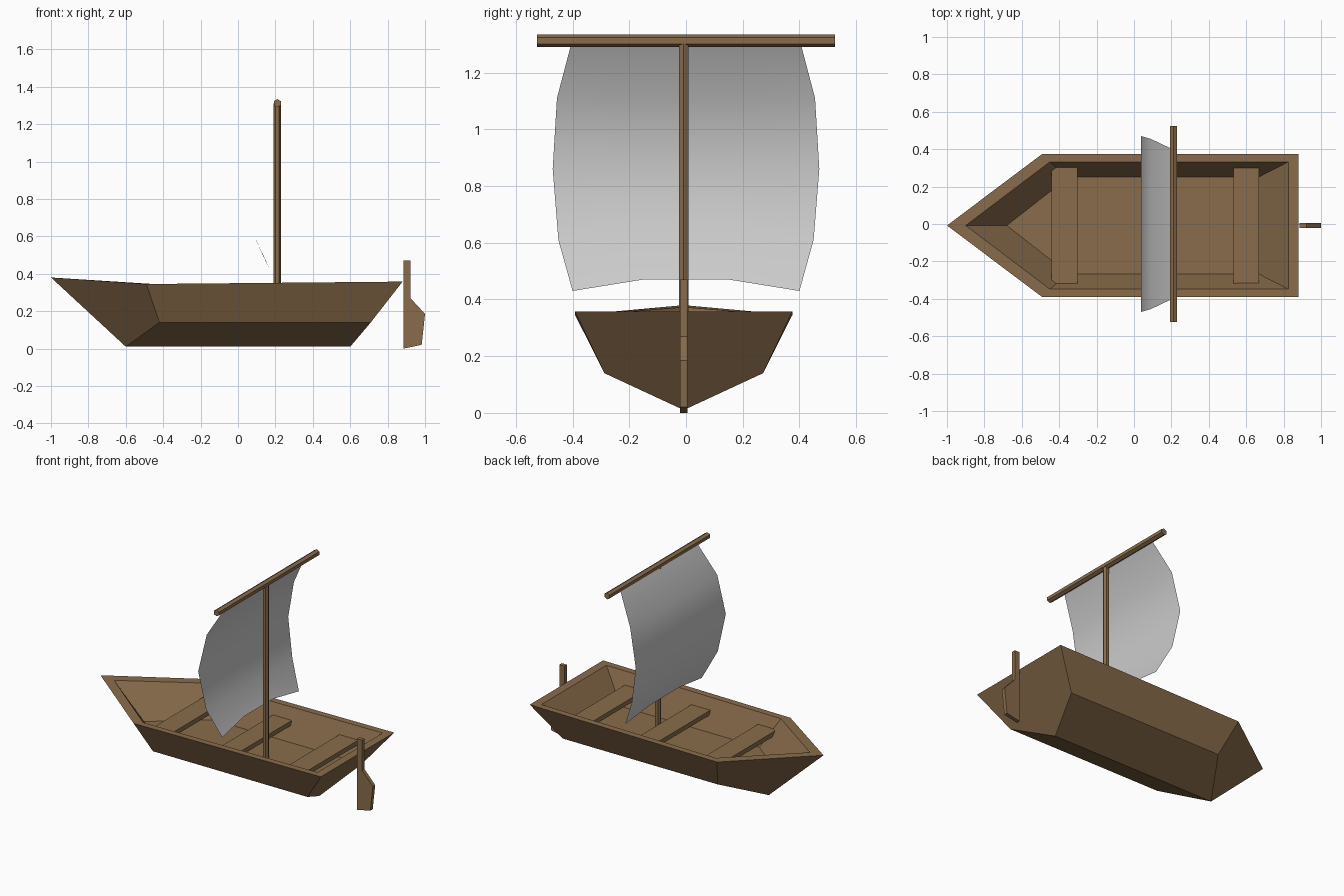
import bpy, bmesh, math
from mathutils import Vector

if "Cube" in bpy.data.objects:
    bpy.data.objects.remove(bpy.data.objects["Cube"])

CY = -0.008  # hull centreline


def material(name, color):
    m = bpy.data.materials.new(name)
    m.diffuse_color = color
    m.use_nodes = True
    m.node_tree.nodes["Principled BSDF"].inputs["Base Color"].default_value = m.diffuse_color
    return m


wood = material("wood", (0.25, 0.15, 0.07, 1))


def mesh_object(name, verts, faces, mat=None):
    bm = bmesh.new()
    vs = [bm.verts.new(v) for v in verts]
    for f in faces:
        bm.faces.new([vs[i] for i in f])
    bmesh.ops.recalc_face_normals(bm, faces=bm.faces)
    me = bpy.data.meshes.new(name)
    bm.to_mesh(me)
    bm.free()
    ob = bpy.data.objects.new(name, me)
    bpy.context.collection.objects.link(ob)
    if mat:
        me.materials.append(mat)
    return ob


def box(name, x0, x1, y0, y1, z0, z1):
    bpy.ops.mesh.primitive_cube_add(size=1, location=((x0 + x1) / 2, (y0 + y1) / 2, (z0 + z1) / 2))
    ob = bpy.context.object
    ob.name = name
    ob.scale = (x1 - x0, y1 - y0, z1 - z0)
    ob.data.materials.append(wood)


def pole(name, radius, length, loc, rot):
    bpy.ops.mesh.primitive_cylinder_add(vertices=6, radius=radius, depth=length, location=loc, rotation=rot)
    ob = bpy.context.object
    ob.name = name
    ob.data.materials.append(wood)


# Hull: rings run bow, right front, right stern, left stern, left front
def ring(bow, front, stern):
    mirror = lambda p: (p[0], CY - p[1], p[2])
    plus = lambda p: (p[0], CY + p[1], p[2])
    return [(bow[0], CY, bow[1]), mirror(front), mirror(stern), plus(stern), plus(front)]


verts = ring((-1, 0.38), (-0.49, 0.383, 0.345), (0.88, 0.383, 0.358))
verts += ring((-0.9, 0.373), (-0.45, 0.34, 0.345), (0.825, 0.34, 0.357))
verts += ring((-0.68, 0.16), (-0.35, 0.258, 0.16), (0.665, 0.258, 0.16))
verts += ring((-0.6, 0.01), (-0.42, 0.28, 0.14), (0.71, 0.28, 0.14))
verts.append((0.6, CY, 0.01))
faces = [(10, 11, 12, 13, 14), (2, 17, 20, 18, 3)]  # floor, transom
for k in (0, 5):  # rim and inner walls
    for i in range(5):
        j = (i + 1) % 5
        faces.append((k + i, k + j, k + 5 + j, k + 5 + i))
for f, s in ((1, 2), (4, 3)):  # bow, side and bottom planks
    faces += [(0, f, 15 + f, 15), (f, s, 15 + s, 15 + f), (15 + f, 15 + s, 20, 15)]
mesh_object("hull", verts, faces, wood)

# Seats
for name, x in (("front_seat", -0.372), ("middle_seat", 0.114), ("rear_seat", 0.6)):
    box(name, x - 0.069, x + 0.069, CY - 0.313, CY + 0.313, 0.25, 0.28)

# Mast and yard
pole("mast", 0.0195, 1.15, (0.21, CY, 0.735), (0, 0, math.pi / 2))
pole("yard", 0.0215, 1.05, (0.21, 0, 1.312), (math.pi / 2, 0, 0))

# Rudder
prof = [(0.885, 0.47), (0.922, 0.47), (0.922, 0.27), (1.0, 0.185), (0.982, 0.02), (0.885, 0.0)]
n = len(prof)
rv = [(x, CY + s * 0.0125, z) for s in (-1, 1) for x, z in prof]
rf = [tuple(range(n)), tuple(range(n, 2 * n))]
rf += [(i, (i + 1) % n, n + (i + 1) % n, n + i) for i in range(n)]
mesh_object("rudder", rv, rf, wood)

# Sail: rows of (x, z, half width), bottom middle slightly raised
rows = [(0.195, 1.3, 0.405), (0.09, 1.11, 0.455), (0.038, 0.86, 0.47), (0.082, 0.61, 0.45), (0.165, 0.43, 0.4)]
cols = (-1, -0.38, 0.38, 1)
sv = []
for r, (x, z, w) in enumerate(rows):
    for c in cols:
        lift = 0.04 if r == 4 and abs(c) < 1 else 0
        sv.append((x - lift * 0.4, c * w, z + lift))
sf = [(r * 4 + c, r * 4 + c + 1, r * 4 + c + 5, r * 4 + c + 4) for r in range(4) for c in range(3)]
sail = mesh_object("sail", sv, sf)
for p in sail.data.polygons:
    p.use_smooth = True
